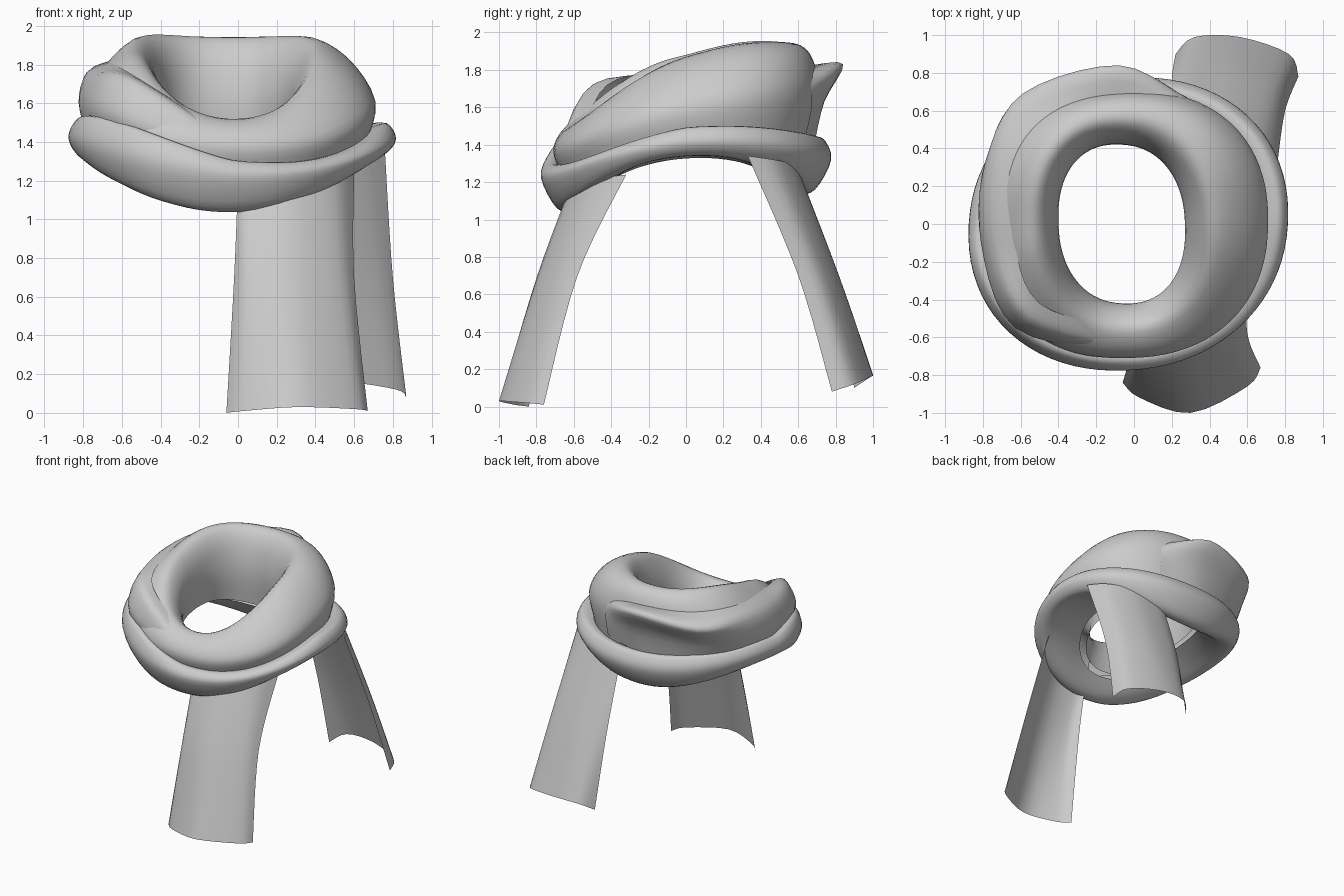
import bpy
from math import cos, sin, pi, copysign
from mathutils import Vector


def spline(pts, n, closed=False):
    """Smooth curve through the points, n steps per span."""
    pts = [Vector(p) for p in pts]
    m = len(pts)
    get = (lambda i: pts[i % m]) if closed else (lambda i: pts[max(0, min(m - 1, i))])
    out = []
    for i in range(m if closed else m - 1):
        a, b, c, d = (get(i + k) for k in (-1, 0, 1, 2))
        for s in range(n):
            t = s / n
            out.append(0.5 * (2 * b + (c - a) * t + (2 * a - 5 * b + 4 * c - d) * t * t
                              + (3 * b - a - 3 * c + d) * t ** 3))
    if not closed:
        out.append(pts[-1])
    return out


def loft(name, rails, n=4, along=1, closed=False):
    """Sheet of cloth through a list of rails."""
    rails = [spline(r, along, closed) for r in rails]
    rows = list(zip(*[spline(col, n) for col in zip(*rails)]))
    w = len(rows[0])
    verts = [v for row in rows for v in row]
    faces = []
    for i in range(len(rows) - 1):
        for j in range(w if closed else w - 1):
            k = (j + 1) % w
            faces.append((i * w + j, i * w + k, (i + 1) * w + k, (i + 1) * w + j))
    me = bpy.data.meshes.new(name)
    me.from_pydata(verts, [], faces)
    me.polygons.foreach_set("use_smooth", [True] * len(faces))
    ob = bpy.data.objects.new(name, me)
    bpy.context.collection.objects.link(ob)
    return ob


def ring(cx, cy, rx, ry, back, front, right, left, skew=0, lift=0, p=0.88, seg=40):
    """Rounded loop with a height for each side, a diagonal skew and a front-left lift."""
    z0 = (back + front + right + left) / 4
    z2 = (right + left - back - front) / 4
    pts = []
    for i in range(seg):
        a = 2 * pi * i / seg
        c, s = cos(a), sin(a)
        k = 1 + skew * sin(2 * a)
        z = z0 + (right - left) / 2 * c + (back - front) / 2 * s + z2 * cos(2 * a)
        if s < 0:
            z += lift * sin(2 * a) * (1 if c < 0 else 0.4)
        pts.append((cx + k * rx * copysign(abs(c) ** p, c),
                    cy + k * ry * copysign(abs(s) ** p, s), z))
    return pts


# Upper wrap: inner wall, rolled rim, outer side
upper = [
    (-.06, 0, .36, .45, 1.33, 1.20, 1.38, 1.38, -.02),
    (-.065, 0, .335, .42, 1.60, 1.34, 1.58, 1.58, -.03),
    (-.06, 0, .38, .46, 1.83, 1.45, 1.76, 1.78, -.03, .02),
    (-.06, 0, .48, .55, 1.94, 1.52, 1.87, 1.88, -.01, .03),
    (-.05, 0, .64, .66, 1.89, 1.47, 1.78, 1.77, .01, .03),
    (-.04, 0, .75, .71, 1.70, 1.37, 1.60, 1.60, .01, .02),
    (-.04, 0, .71, .67, 1.42, 1.25, 1.41, 1.38, .01)]
loft("upper_wrap", [ring(*r) for r in upper], closed=True, along=2)

# Lower wrap: rolled band around the outside
lower = [
    (-.03, 0, .71, .68, 1.43, 1.30, 1.47, 1.47, .03, .10, .94),
    (-.03, 0, .80, .735, 1.43, 1.30, 1.49, 1.50, .03, .11, .94),
    (-.03, 0, .845, .775, 1.32, 1.22, 1.41, 1.42, .03, .04, .94),
    (-.03, 0, .78, .69, 1.16, 1.06, 1.34, 1.33, .02, 0, .94),
    (-.03, 0, .62, .59, 1.15, 1.05, 1.36, 1.35, .02, 0, .94),
    (-.05, 0, .42, .48, 1.30, 1.17, 1.39, 1.39)]
loft("lower_wrap", [ring(*r) for r in lower], closed=True, along=2)

# Loose fold flaring out around the back and left, both ends tucked into the wrap
loft("left_fold", [
    [(.28, .58, 1.80), (-.1, .66, 1.82), (-.45, .55, 1.83), (-.62, .3, 1.83),
     (-.63, -.1, 1.80), (-.5, -.42, 1.72), (-.1, -.55, 1.47)],
    [(.28, .66, 1.72), (-.08, .84, 1.83), (-.59, .69, 1.76), (-.76, .35, 1.77),
     (-.76, -.1, 1.74), (-.57, -.5, 1.72), (-.1, -.65, 1.44)],
    [(.28, .67, 1.6), (-.08, .74, 1.63), (-.53, .61, 1.6), (-.78, .33, 1.6),
     (-.81, -.1, 1.6), (-.63, -.55, 1.55), (-.1, -.68, 1.36)],
    [(.28, .64, 1.46), (-.08, .69, 1.42), (-.49, .56, 1.42), (-.71, .3, 1.42),
     (-.78, -.1, 1.44), (-.6, -.52, 1.42), (-.1, -.67, 1.27)]], along=5)

# Front tail
loft("front_tail", [
    [(0, -.58, 1.2), (.08, -.6, 1.2), (.28, -.6, 1.2), (.5, -.48, 1.22), (.6, -.32, 1.24)],
    [(-.02, -.7, .7), (.05, -.77, .7), (.28, -.79, .7), (.52, -.68, .7), (.6, -.58, .7)],
    [(-.06, -.84, 0), (.03, -.92, .01), (.3, -1, .03), (.6, -.86, .02), (.67, -.76, .01)]],
    n=6, along=4)

# Back tail
loft("back_tail", [
    [(.2, .57, 1.3), (.3, .59, 1.3), (.5, .57, 1.3), (.68, .47, 1.32), (.76, .33, 1.34)],
    [(.2, .77, .7), (.3, .81, .7), (.52, .81, .7), (.74, .72, .7), (.8, .60, .7)],
    [(.22, .9, .1), (.32, .99, .16), (.56, .99, .16), (.82, .9, .12), (.87, .78, .08)]],
    n=6, along=4)
